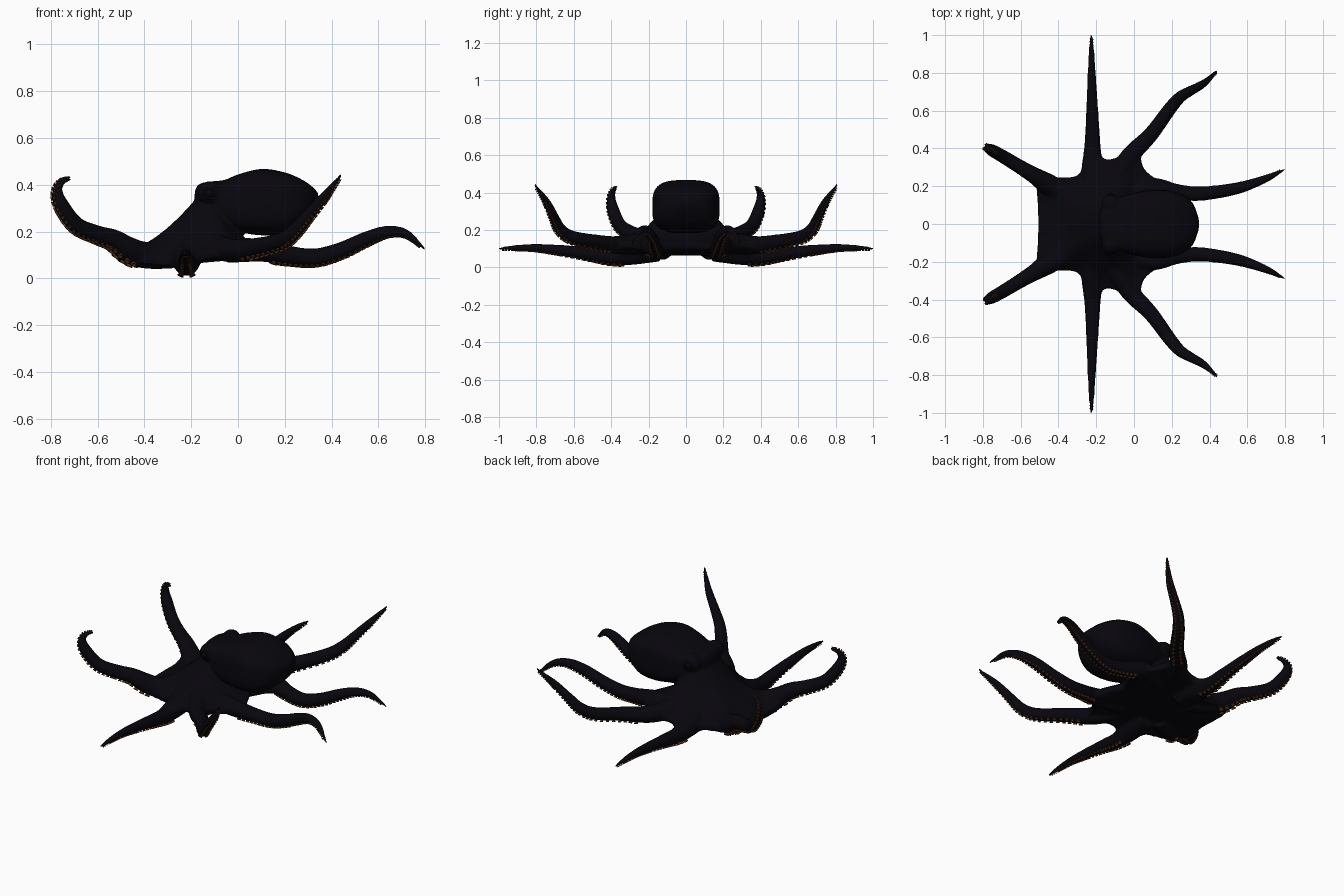
import bpy, bmesh, math
from mathutils import Vector, Matrix

if "Cube" in bpy.data.objects:
    bpy.data.objects.remove(bpy.data.objects["Cube"])


def material(name, rgb):
    m = bpy.data.materials.new(name)
    m.diffuse_color = (*rgb, 1)
    m.use_nodes = True
    m.node_tree.nodes["Principled BSDF"].inputs["Base Color"].default_value = m.diffuse_color
    return m


SKIN = material("dark_skin", (0.0025, 0.002, 0.004))
CUP = material("brown_cup", (0.085, 0.032, 0.012))
EYE = material("eye_black", (0.002, 0.002, 0.002))


def spline(pts, n):
    """Catmull-Rom through points of any dimension."""
    pts = [Vector(p) for p in pts]
    pts = [2 * pts[0] - pts[1]] + pts + [2 * pts[-1] - pts[-2]]
    out = []
    for i in range(1, len(pts) - 2):
        a, b, c, d = pts[i - 1:i + 3]
        for k in range(n):
            t = k / n
            out.append(0.5 * (2 * b + (c - a) * t + (2 * a - 5 * b + 4 * c - d) * t**2
                              + (3 * b - a - 3 * c + d) * t**3))
    return out + [pts[-2]]


def loft(bm, rings):
    vr = [[bm.verts.new(p) for p in r] for r in rings]
    n = len(vr[0])
    for a, b in zip(vr, vr[1:]):
        for i in range(n):
            bm.faces.new((a[i], a[(i + 1) % n], b[(i + 1) % n], b[i]))
    bm.faces.new(vr[0][::-1])
    bm.faces.new(vr[-1])


def finish(bm, name, mat):
    bmesh.ops.recalc_face_normals(bm, faces=bm.faces[:])
    for f in bm.faces:
        f.smooth = True
    me = bpy.data.meshes.new(name)
    bm.to_mesh(me)
    bm.free()
    me.materials.append(mat)
    ob = bpy.data.objects.new(name, me)
    bpy.context.collection.objects.link(ob)
    return ob


# arm paths on the +y side: x, y, z, radius
ARMS = [
    [(-.28, .12, .10, .06), (-.40, .18, .10, .058), (-.47, .22, .125, .055), (-.53, .258, .165, .045),
     (-.60, .30, .188, .039), (-.69, .355, .228, .036), (-.752, .39, .31, .033), (-.772, .40, .37, .024),
     (-.755, .39, .41, .016), (-.715, .37, .425, .008)],
    [(-.22, .15, .10, .07), (-.22, .30, .07, .058), (-.22, .40, .058, .045), (-.22, .50, .07, .038),
     (-.222, .65, .09, .030), (-.224, .80, .105, .022), (-.225, .92, .105, .015), (-.225, 1.003, .10, .007)],
    [(-.12, .20, .14, .06), (-.02, .36, .12, .05), (.09, .475, .135, .041), (.19, .61, .162, .036),
     (.245, .672, .205, .032), (.30, .705, .268, .027), (.37, .745, .35, .021), (.443, .81, .445, .007)],
    [(-.05, .16, .12, .055), (.10, .195, .12, .05), (.22, .172, .098, .042), (.33, .16, .09, .039),
     (.44, .17, .12, .036), (.55, .19, .170, .032), (.64, .218, .20, .026),
     (.72, .25, .19, .019), (.802, .291, .122, .006)],
]


def frames(arm, m):
    """Centre, tangent, side, up and radius along one arm."""
    p = spline([(x, y * m, z, r) for x, y, z, r in arm], 10)
    c = [Vector(q[:3]) for q in p]
    d = c[-1] - c[0]
    d.z = 0
    side0 = Vector((0, 0, 1)).cross(d.normalized())
    out = []
    for i, q in enumerate(p):
        t = (c[min(i + 1, len(c) - 1)] - c[max(i - 1, 0)]).normalized()
        up = t.cross(side0).normalized()
        out.append((c[i], t, up.cross(t), up, q[3]))
    return out


body = bmesh.new()
cups = bmesh.new()
for arm in ARMS:
    for m in (1, -1):
        fr = frames(arm, m)
        # tapering arm
        loft(body, [[c + s * math.cos(a) * r + u * math.sin(a) * r
                     for a in [k * math.tau / 14 for k in range(14)]] for c, t, s, u, r in fr])
        # two rows of suckers on the underside
        dist, nxt = 0, 0
        for i in range(1, len(fr)):
            c, t, s, u, r = fr[i]
            dist += (c - fr[i - 1][0]).length
            if i < 15 or dist < nxt or r < .009:
                continue
            size = max(.005, r * .27)
            nxt = dist + size * 1.9
            for j in (-1, 1):
                ang = j * .48
                ax = (s * math.sin(ang) - u * math.cos(ang)).normalized()
                base = c + ax * r * .93 + t * j * size * .45
                e1 = (t - ax * t.dot(ax)).normalized()
                e2 = ax.cross(e1)
                prof = [(.6, -.2), (.75, .25), (1, .6), (.9, .85), (.6, .75), (.2, .3)]
                loft(cups, [[base + (e1 * math.cos(a) + e2 * math.sin(a)) * size * pr + ax * size * h
                             for a in [q * math.tau / 8 for q in range(8)]] for pr, h in prof])
finish(cups, "suckers", CUP)

# web skirt joining the arms to the neck
half = spline([(-.505, 0, .09), (-.51, .12, .085), (-.51, .24, .11), (-.42, .245, .085), (-.30, .255, .07),
               (-.265, .33, .065), (-.22, .42, .06), (-.18, .37, .075), (-.14, .34, .10), (-.05, .37, .115),
               (.04, .44, .12), (.035, .36, .125), (.055, .29, .12), (.12, .235, .11),
               (.20, .18, .10), (.14, .12, .115), (.08, 0, .12)], 3)
outline = half + [Vector((p.x, -p.y, p.z)) for p in half[-2:0:-1]]
round_line = outline
for _ in range(40):
    n = len(round_line)
    round_line = [(round_line[i - 1] + round_line[(i + 1) % n]) / 2 for i in range(n)]


def web_ring(s, top):
    ring = []
    for p, r in zip(outline, round_line):
        p = r.lerp(p, s * s)
        a = math.atan2(p.y, p.x + .15)
        if top:
            back = max(0, math.cos(a))
            q = Vector((-.125 + .055 * math.cos(a), .11 * math.sin(a), 0))
            z = p.z + .02 + (.32 - p.z) * (1 - s)**(1.5 + 1.0 * back)
        else:
            q = Vector((-.2 + .03 * math.cos(a), .03 * math.sin(a), 0))
            z = p.z - .02 + (.085 - p.z) * (1 - s)
        ring.append((q.x + (p.x - q.x) * s, q.y + (p.y - q.y) * s, z))
    return ring


loft(body, [web_ring(s, False) for s in (0, .3, .6, .85, 1)]
     + [web_ring(s, True) for s in (1, .92, .85, .7, .55, .4, .25, .12, 0)])


# mantle and head: rounded-square sections along x (x, z, half width, half height)
def section(x, z, w, h, e=.62):
    f = lambda v: math.copysign(abs(v)**e, v)
    return [(x, w * f(math.cos(a)), z + h * f(math.sin(a))) for a in [k * math.tau / 40 for k in range(40)]]


MANTLE = [(-.185, .34, .05, .03), (-.17, .345, .09, .055), (-.13, .335, .122, .078), (-.06, .325, .148, .095),
          (0, .322, .165, .122), (.1, .326, .180, .142), (.2, .322, .175, .131), (.27, .326, .148, .098),
          (.315, .338, .105, .056), (.343, .35, .03, .015)]
loft(body, [section(*v) for v in spline(MANTLE, 4)])

# eye bulges
for m in (1, -1):
    bmesh.ops.create_uvsphere(body, u_segments=20, v_segments=12, radius=.052,
                              matrix=Matrix.Translation((-.12, .108 * m, .364)))

# fuse everything into one smooth skin
ob = finish(body, "octopus_body", SKIN)
rm = ob.modifiers.new("fuse", 'REMESH')
rm.mode = 'VOXEL'
rm.voxel_size = .007
rm.use_smooth_shade = True
sm = ob.modifiers.new("soften", 'SMOOTH')
sm.factor = .5
sm.iterations = 12

# eyes with a raised lid ring
for m, n in ((1, "left"), (-1, "right")):
    bm = bmesh.new()
    bmesh.ops.create_uvsphere(bm, u_segments=20, v_segments=12, radius=.02,
                              matrix=Matrix.Translation((-.122, .144 * m, .362)))
    finish(bm, n + "_eye", EYE)
    bpy.ops.mesh.primitive_torus_add(location=(-.122, .152 * m, .362), rotation=(math.pi / 2, 0, 0),
                                     major_radius=.022, minor_radius=.005, major_segments=24, minor_segments=8)
    lid = bpy.context.object
    lid.name = n + "_eyelid"
    lid.data.materials.append(SKIN)
    bpy.ops.object.shade_smooth()
